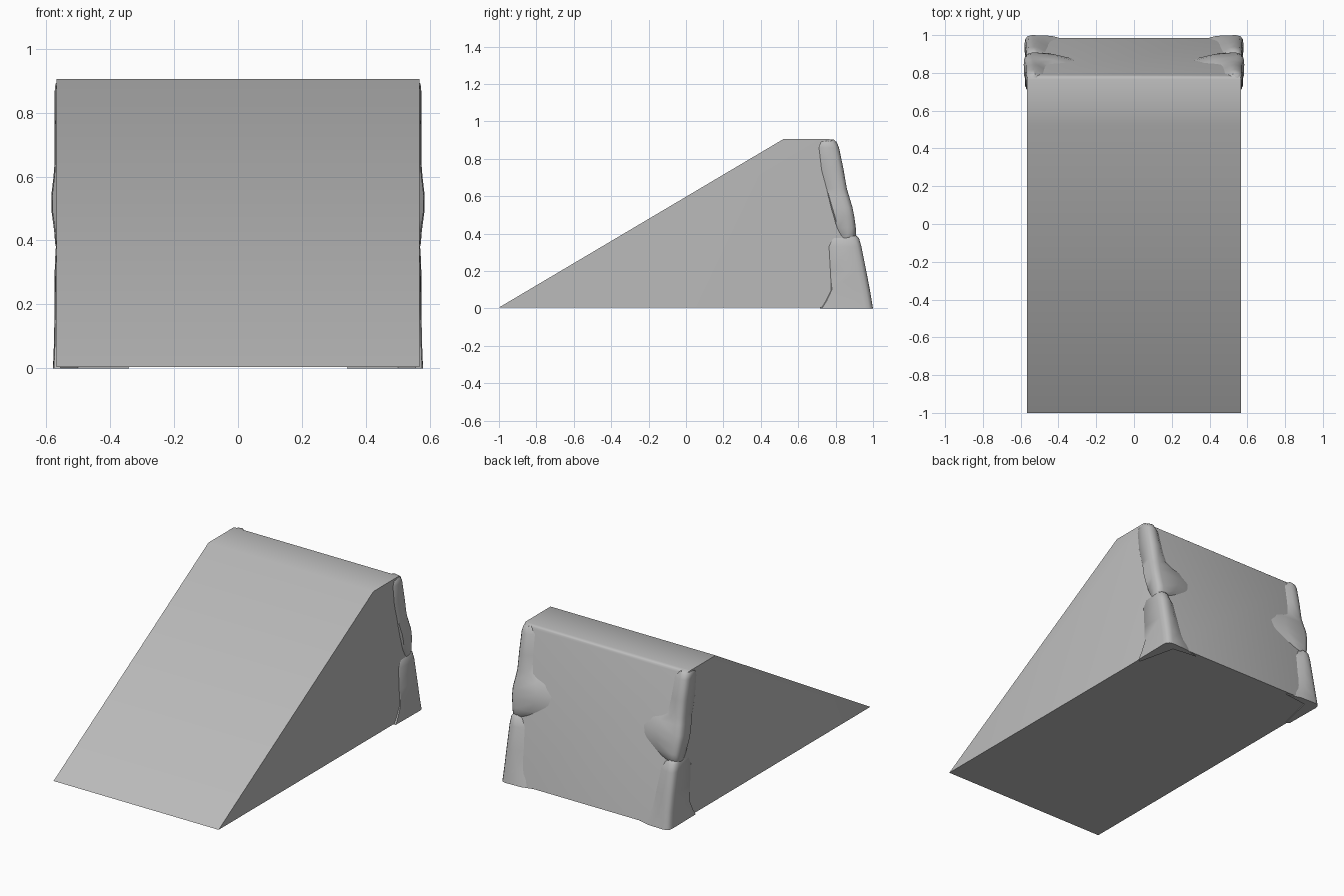
import bpy, bmesh

cube = bpy.data.objects.get("Cube")
if cube:
    bpy.data.objects.remove(cube, do_unlink=True)

stone = bpy.data.materials.new("stone_grey")
stone.use_nodes = True
GREY = (0.5, 0.5, 0.5, 1)
stone.diffuse_color = GREY
stone.node_tree.nodes["Principled BSDF"].inputs["Base Color"].default_value = GREY


def finish(bm, name, angle):
    bmesh.ops.recalc_face_normals(bm, faces=bm.faces)
    mesh = bpy.data.meshes.new(name)
    bm.to_mesh(mesh)
    bm.free()
    obj = bpy.data.objects.new(name, mesh)
    bpy.context.collection.objects.link(obj)
    mesh.materials.append(stone)
    bpy.ops.object.select_all(action='DESELECT')
    bpy.context.view_layer.objects.active = obj
    obj.select_set(True)
    bpy.ops.object.shade_smooth_by_angle(angle=angle)
    return obj


def loft(bm, rings):
    """Skin closed rings of points and cap both ends."""
    loops = [[bm.verts.new(p) for p in ring] for ring in rings]
    for a, b in zip(loops, loops[1:]):
        for i in range(len(a)):
            j = (i + 1) % len(a)
            bm.faces.new((a[i], a[j], b[j], b[i]))
    bm.faces.new(loops[0])
    bm.faces.new(loops[-1])


# Ramp body: side profile swept across the width
profile = [(-1, 0.005), (0.52, 0.905), (0.785, 0.905), (0.985, 0.005)]
W = 0.567
bm = bmesh.new()
loft(bm, [[(x, y, z) for y, z in profile] for x in (-W, W)])
# Round the top back lip and the two rear corners
rear = [e for e in bm.edges if all(v.co.y > 0.7 for v in e.verts)
        and sum(v.co.z for v in e.verts) > 0.5]
bmesh.ops.bevel(bm, geom=rear, offset=0.02, segments=3, profile=0.5, affect='EDGES')
finish(bm, "ramp_body", 0.7)


def corner_stone(name, rows):
    """Rows: height, side edge y, outer x, back y, inner x."""
    rings = []
    for z, side, out, back, inner in rows:
        r = 0.03
        rings.append([
            (0.555, side, z), (out - 0.003, side + 0.012, z), (out, back - 1.5 * r, z),
            (out - 0.1 * r, back - 0.7 * r, z), (out - 0.5 * r, back - 0.2 * r, z),
            (out - 1.3 * r, back, z),
            (inner + 0.4 * (out - inner), back - 0.004, z),
            (inner, back - 0.03, z), (0.5, back - 0.05, z)])
    bm = bmesh.new()
    loft(bm, rings)
    obj = finish(bm, name, 0.9)
    mirror = obj.modifiers.new("both_sides", 'MIRROR')
    mirror.use_axis[0] = True


corner_stone("upper_corner_stones", [
    (0.365, 0.845, 0.565, 0.89, 0.49),
    (0.39, 0.82, 0.572, 0.908, 0.44),
    (0.43, 0.80, 0.575, 0.908, 0.37),
    (0.49, 0.785, 0.583, 0.9, 0.30),
    (0.54, 0.77, 0.584, 0.89, 0.29),
    (0.60, 0.753, 0.577, 0.872, 0.33),
    (0.64, 0.743, 0.574, 0.86, 0.43),
    (0.74, 0.716, 0.574, 0.843, 0.46),
    (0.86, 0.702, 0.574, 0.818, 0.47),
    (0.89, 0.71, 0.571, 0.805, 0.49),
    (0.903, 0.73, 0.56, 0.79, 0.5)])

corner_stone("lower_corner_stones", [
    (0.0, 0.715, 0.579, 1.0, 0.34),
    (0.04, 0.74, 0.577, 0.993, 0.37),
    (0.10, 0.768, 0.575, 0.983, 0.42),
    (0.20, 0.763, 0.574, 0.964, 0.44),
    (0.33, 0.755, 0.573, 0.938, 0.46),
    (0.375, 0.775, 0.57, 0.925, 0.48),
    (0.395, 0.80, 0.56, 0.905, 0.5)])
